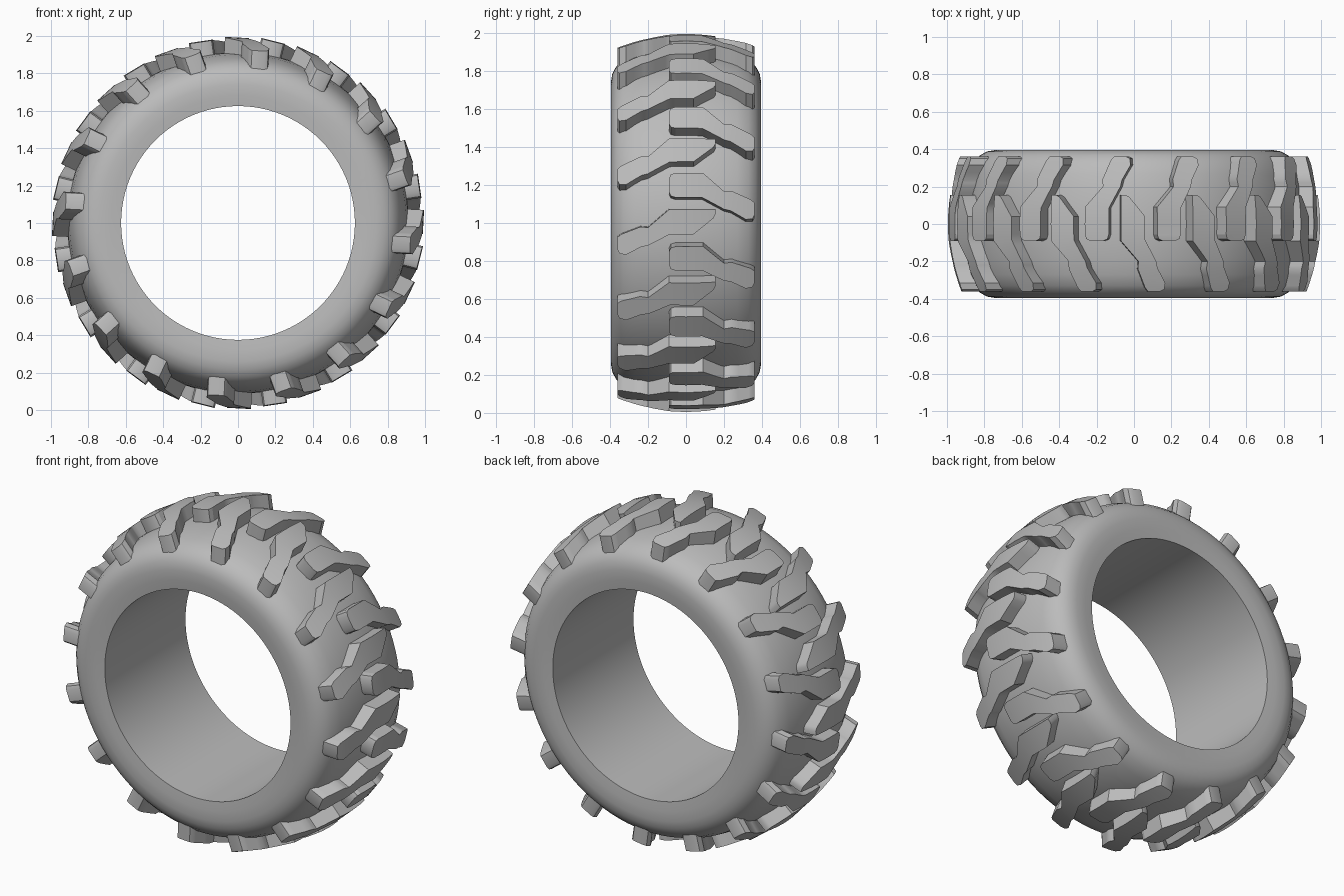
import bpy, bmesh, math
from mathutils import Matrix, Vector

cube = bpy.data.objects.get("Cube")
if cube:
    bpy.data.objects.remove(cube)

rubber = bpy.data.materials.new("grey_rubber")
rubber.use_nodes = True
GREY = (0.5, 0.5, 0.5, 1)
rubber.diffuse_color = GREY
rubber.node_tree.nodes["Principled BSDF"].inputs["Base Color"].default_value = GREY

CENTRE = Vector((0, 0, 1))
PITCH = math.radians(22.5)
COUNT = 16


def finish(bm, name, angle):
    bmesh.ops.recalc_face_normals(bm, faces=bm.faces)
    mesh = bpy.data.meshes.new(name)
    bm.to_mesh(mesh)
    bm.free()
    mesh.materials.append(rubber)
    obj = bpy.data.objects.new(name, mesh)
    bpy.context.collection.objects.link(obj)
    obj.location = CENTRE
    bpy.ops.object.select_all(action="DESELECT")
    bpy.context.view_layer.objects.active = obj
    obj.select_set(True)
    bpy.ops.object.shade_smooth_by_angle(angle=math.radians(angle))
    return obj


# Carcass: half section as (y, radius), mirrored and spun around the axle
half = [(0.388, 0.625), (0.394, 0.68), (0.396, 0.74), (0.388, 0.785), (0.367, 0.825),
        (0.33, 0.858), (0.27, 0.882), (0.18, 0.9), (0.09, 0.91)]
section = half + [(0, 0.913)] + [(-y, r) for y, r in reversed(half)]
bm = bmesh.new()
ring = [bm.verts.new((0, y, r)) for y, r in section]
edges = [bm.edges.new((ring[i], ring[(i + 1) % len(ring)])) for i in range(len(ring))]
bmesh.ops.spin(bm, geom=ring + edges, axis=(0, 1, 0), cent=(0, 0, 0),
               angle=math.tau, steps=96, use_merge=True)
bmesh.ops.remove_doubles(bm, verts=bm.verts, dist=1e-4)
finish(bm, "tyre_carcass", 40)


# Tread lugs: an outline (sideways, across) raised to a crowned top
def crown(y):
    return 0.99 - 0.065 * (y / 0.36) ** 2


def add_lug(bm, outline, angle):
    face = bm.faces.new([bm.verts.new((u, y, 0.81)) for u, y in outline])
    lug = bmesh.ops.extrude_face_region(bm, geom=[face])
    for v in [g for g in lug["geom"] if isinstance(g, bmesh.types.BMVert)]:
        v.co.z = 1
    for k in range(-6, 7):
        bmesh.ops.bisect_plane(bm, geom=bm.verts[:] + bm.edges[:] + bm.faces[:],
                               plane_co=(0, k * 0.055, 0), plane_no=(0, 1, 0))
    for v in bm.verts:
        if v.co.z > 0.9:
            v.co.z = crown(v.co.y)
    base = bm.copy()
    mesh = bpy.data.meshes.new("lug_pattern")
    base.to_mesh(mesh)
    base.free()
    bm.clear()
    for i in range(COUNT):
        start = len(bm.verts)
        bm.from_mesh(mesh)
        bm.verts.ensure_lookup_table()
        bmesh.ops.rotate(bm, verts=bm.verts[start:],
                         matrix=Matrix.Rotation(angle + i * PITCH, 3, "Y"))
    bpy.data.meshes.remove(mesh)


# Shared zigzag arm, running from the body out to the shoulder and back
arm = [(-0.12, -0.09), (-0.025, -0.2), (-0.028, -0.24), (0.012, -0.34), (0.028, -0.36),
       (0.095, -0.36), (0.115, -0.35), (0.12, -0.315), (0.077, -0.235), (0.07, -0.2),
       (0.01, -0.085)]
front_end = [(0.01, 0.04), (-0.075, 0.145), (-0.095, 0.155), (-0.12, 0.155)]
rear_end = [(0.01, 0.055), (0.002, 0.08), (-0.02, 0.09), (-0.09, 0.09),
            (-0.112, 0.08), (-0.12, 0.055)]

bm = bmesh.new()
add_lug(bm, arm + front_end, math.radians(2.9))
finish(bm, "front_tread_lugs", 30)

bm = bmesh.new()
add_lug(bm, [(u, -y) for u, y in arm + rear_end], math.radians(14.1))
finish(bm, "rear_tread_lugs", 30)
